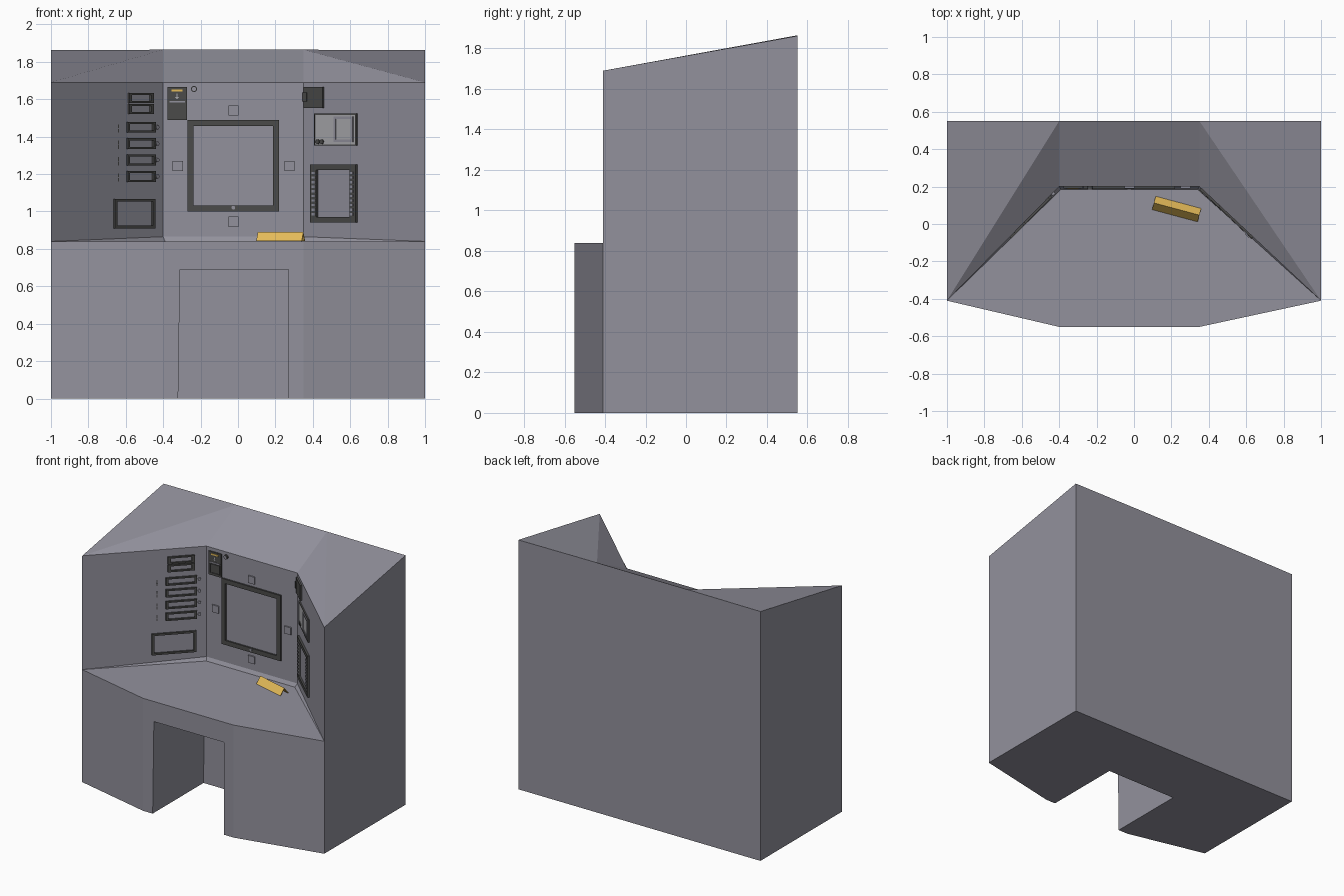
import bpy, bmesh, math
from mathutils import Vector

if "Cube" in bpy.data.objects:
    bpy.data.objects.remove(bpy.data.objects["Cube"])


def material(name, r, g, b):
    m = bpy.data.materials.new(name)
    m.diffuse_color = (r, g, b, 1)
    m.use_nodes = True
    m.node_tree.nodes["Principled BSDF"].inputs["Base Color"].default_value = m.diffuse_color
    return m


GREY = material("cabinet grey", 0.29, 0.285, 0.335)
DARK = material("charcoal trim", 0.07, 0.07, 0.068)
YELLOW = material("yellow", 0.78, 0.50, 0.10)
LIGHT = material("light grey", 0.40, 0.40, 0.42)


def mesh_object(name, verts, faces, mat):
    me = bpy.data.meshes.new(name)
    me.from_pydata([tuple(v) for v in verts], [], faces)
    bm = bmesh.new()
    bm.from_mesh(me)
    bmesh.ops.recalc_face_normals(bm, faces=bm.faces)
    bm.to_mesh(me)
    bm.free()
    me.materials.append(mat)
    ob = bpy.data.objects.new(name, me)
    bpy.context.collection.objects.link(ob)
    return ob


# Instrument panels: start and end of each wall in plan
WALLS = {
    "left": ((-1, -0.41), (-0.4, 0.2)),
    "centre": ((-0.4, 0.2), (0.35, 0.2)),
    "right": ((0.35, 0.2), (1, -0.41)),
}


def on_wall(wall, x, z, d):
    """Point on a wall at front-view x, z, raised by d."""
    (ax, ay), (bx, by) = WALLS[wall]
    y = ay + (x - ax) * (by - ay) / (bx - ax)
    n = Vector((by - ay, ax - bx, 0)).normalized()
    return Vector((x, y, z)) + n * d


def prism(name, wall, pts, d, mat, base=-0.002):
    n = len(pts)
    verts = [on_wall(wall, x, z, h) for h in (base, d) for x, z in pts]
    faces = [tuple(range(n)), tuple(range(n, 2 * n))]
    faces += [(i, (i + 1) % n, n + (i + 1) % n, n + i) for i in range(n)]
    return mesh_object(name, verts, faces, mat)


def corners(x0, x1, z0, z1):
    return [(x0, z0), (x1, z0), (x1, z1), (x0, z1)]


def plate(name, wall, x0, x1, z0, z1, d, mat):
    return prism(name, wall, corners(x0, x1, z0, z1), d, mat)


def frame(name, wall, x0, x1, z0, z1, wx, wz, d, mat):
    rings = [corners(x0, x1, z0, z1), corners(x0 + wx, x1 - wx, z0 + wz, z1 - wz)]
    verts = [on_wall(wall, x, z, h) for h in (-0.002, d) for r in rings for x, z in r]
    faces = []
    for i in range(4):
        j = (i + 1) % 4
        for a, b in ((0, 4), (8, 12), (0, 8), (4, 12)):
            faces.append((a + i, a + j, b + j, b + i))
    return mesh_object(name, verts, faces, mat)


def knob(name, wall, x, z, r, d, mat):
    (ax, ay), (bx, by) = WALLS[wall]
    squash = (bx - ax) / math.hypot(bx - ax, by - ay)
    pts = [(x + r * squash * math.cos(k * math.pi / 6), z + r * math.sin(k * math.pi / 6))
           for k in range(12)]
    return prism(name, wall, pts, d, mat)


# Cabinet: desk with knee hole, angled recess and sloping roof
P = {}
for s, x, xi, xn, xt in (("L", -1, -0.4, -0.32, -0.31), ("R", 1, 0.35, 0.27, 0.27)):
    e = 0.01 if s == "L" else -0.01
    P.update({
        "back_low" + s: (x, 0.55, 0), "back_top" + s: (x, 0.55, 1.862),
        "side_low" + s: (x, -0.41, 0), "side_mid" + s: (x, -0.41, 0.84),
        "side_top" + s: (x, -0.41, 1.69), "front_low" + s: (xi, -0.55, 0),
        "front_mid" + s: (xi, -0.55, 0.84), "knee_low" + s: (xn, -0.55, 0),
        "knee_top" + s: (xt, -0.55, 0.69), "in_low" + s: (xn, 0.05, 0),
        "in_top" + s: (xt, 0.05, 0.69), "shelf" + s: (xi + e, 0.185, 0.84),
        "wall_low" + s: (xi, 0.2, 0.865), "wall_top" + s: (xi, 0.2, 1.69),
        "roof" + s: (xi, 0.55, 1.865),
    })
keys = list(P)
# faces of one half, repeated for both sides
half = ["back_low side_low side_mid side_top back_top", "side_low front_low front_mid side_mid",
        "side_mid shelf wall_low", "side_mid wall_low wall_top side_top",
        "side_top wall_top roof", "side_top roof back_top", "knee_low in_low in_top knee_top"]
loops = [[w + s for w in f.split()] for f in half for s in "LR"]
# faces spanning both sides
for f in ("shelf wall_low", "wall_low wall_top", "wall_top roof", "in_low in_top", "in_top knee_top",
          "side_mid front_mid shelf", "back_low back_top roof",
          "back_low side_low front_low knee_low in_low",
          "front_low knee_low knee_top"):
    w = f.split()
    if w[:2] == ["side_mid", "front_mid"]:
        loops.append(["side_midL", "front_midL", "front_midR", "side_midR", "shelfR", "shelfL"])
    elif w[0] == "front_low":
        loops.append(["front_lowL", "knee_lowL", "knee_topL", "knee_topR", "knee_lowR",
                      "front_lowR", "front_midR", "front_midL"])
    else:
        loops.append([k + "L" for k in w] + [k + "R" for k in reversed(w)])
mesh_object("cabinet", P.values(), [tuple(keys.index(k) for k in f) for f in loops], GREY)

# Centre wall: screen surround, catch and four buttons
frame("screen_frame", "centre", -0.27, 0.22, 1.0, 1.49, 0.033, 0.033, 0.012, DARK)
knob("screen_catch", "centre", -0.025, 1.02, 0.01, 0.016, GREY)
for i, (x, z) in enumerate(((-0.025, 1.54), (-0.025, 0.945), (-0.322, 1.243), (0.275, 1.243))):
    plate(f"button_{i}", "centre", x - 0.027, x + 0.027, z - 0.027, z + 0.027, 0.01, GREY)

# Card reader with yellow strip and arrow
plate("card_reader", "centre", -0.376, -0.274, 1.49, 1.665, 0.009, DARK)
frame("card_reader_lip", "centre", -0.366, -0.284, 1.505, 1.575, 0.005, 0.005, 0.013, DARK)
plate("card_strip", "centre", -0.356, -0.296, 1.642, 1.653, 0.012, YELLOW)
plate("card_slot", "centre", -0.366, -0.284, 1.582, 1.59, 0.012, GREY)
plate("arrow_stem", "centre", -0.329, -0.323, 1.612, 1.63, 0.011, LIGHT)
prism("arrow_head", "centre", [(-0.326, 1.6), (-0.314, 1.613), (-0.338, 1.613)], 0.011, LIGHT)
knob("key_switch", "centre", -0.235, 1.655, 0.016, 0.012, DARK)
knob("key_switch_face", "centre", -0.235, 1.655, 0.011, 0.015, GREY)

# Left wall: stacked slots, knobs and label marks
for i, z in enumerate((1.607, 1.548)):
    frame(f"upper_slot_{i}", "left", -0.588, -0.458, z - 0.027, z + 0.027, 0.014, 0.011, 0.012, DARK)
for i in range(4):
    z = 1.45 - i * 0.0875
    frame(f"slot_{i}", "left", -0.597, -0.447, z - 0.029, z + 0.029, 0.012, 0.011, 0.012, DARK)
    knob(f"slot_knob_{i}", "left", -0.435, z, 0.011, 0.01, GREY)
    for k in (-0.018, 0.006):
        plate(f"slot_mark_{i}", "left", -0.642, -0.638, z + k - 0.01, z + k + 0.01, 0.002, DARK)
frame("tray_frame", "left", -0.665, -0.45, 0.91, 1.068, 0.013, 0.014, 0.012, DARK)

# Right wall: speaker box, cover plate and toothed rack
plate("speaker_box", "right", 0.358, 0.46, 1.552, 1.665, 0.012, DARK)
plate("speaker_latch", "right", 0.358, 0.378, 1.588, 1.635, 0.018, DARK)
frame("cover_rim", "right", 0.412, 0.638, 1.352, 1.523, 0.005, 0.006, 0.01, DARK)
plate("cover_plate", "right", 0.416, 0.634, 1.357, 1.518, 0.008, LIGHT)
frame("cover_window", "right", 0.52, 0.622, 1.372, 1.507, 0.01, 0.012, 0.013, GREY)
for x in (0.433, 0.455):
    knob("cover_dial", "right", x, 1.373, 0.013, 0.014, DARK)
frame("rack_frame", "right", 0.395, 0.638, 0.94, 1.252, 0.032, 0.03, 0.014, DARK)
for i in range(10):
    z = 0.985 + i * 0.0245
    for x in (0.405, 0.606):
        plate("rack_tooth", "right", x, x + 0.02, z - 0.006, z + 0.006, 0.019, GREY)

# Folded yellow tent card lying on the desk
c, sn = math.cos(math.radians(-15)), math.sin(math.radians(-15))
profile = [(-0.037, 0.841), (0, 0.89), (0.037, 0.841), (0.03, 0.841), (0, 0.881), (-0.03, 0.841)]
verts = [(0.228 + u * c - v * sn, 0.08 + u * sn + v * c, z)
         for u in (-0.126, 0.126) for v, z in profile]
faces = [(0, 1, 4, 5), (1, 2, 3, 4), (6, 7, 10, 11), (7, 8, 9, 10)]
faces += [(i, (i + 1) % 6, 6 + (i + 1) % 6, 6 + i) for i in range(6)]
mesh_object("tent_card", verts, faces, YELLOW)
